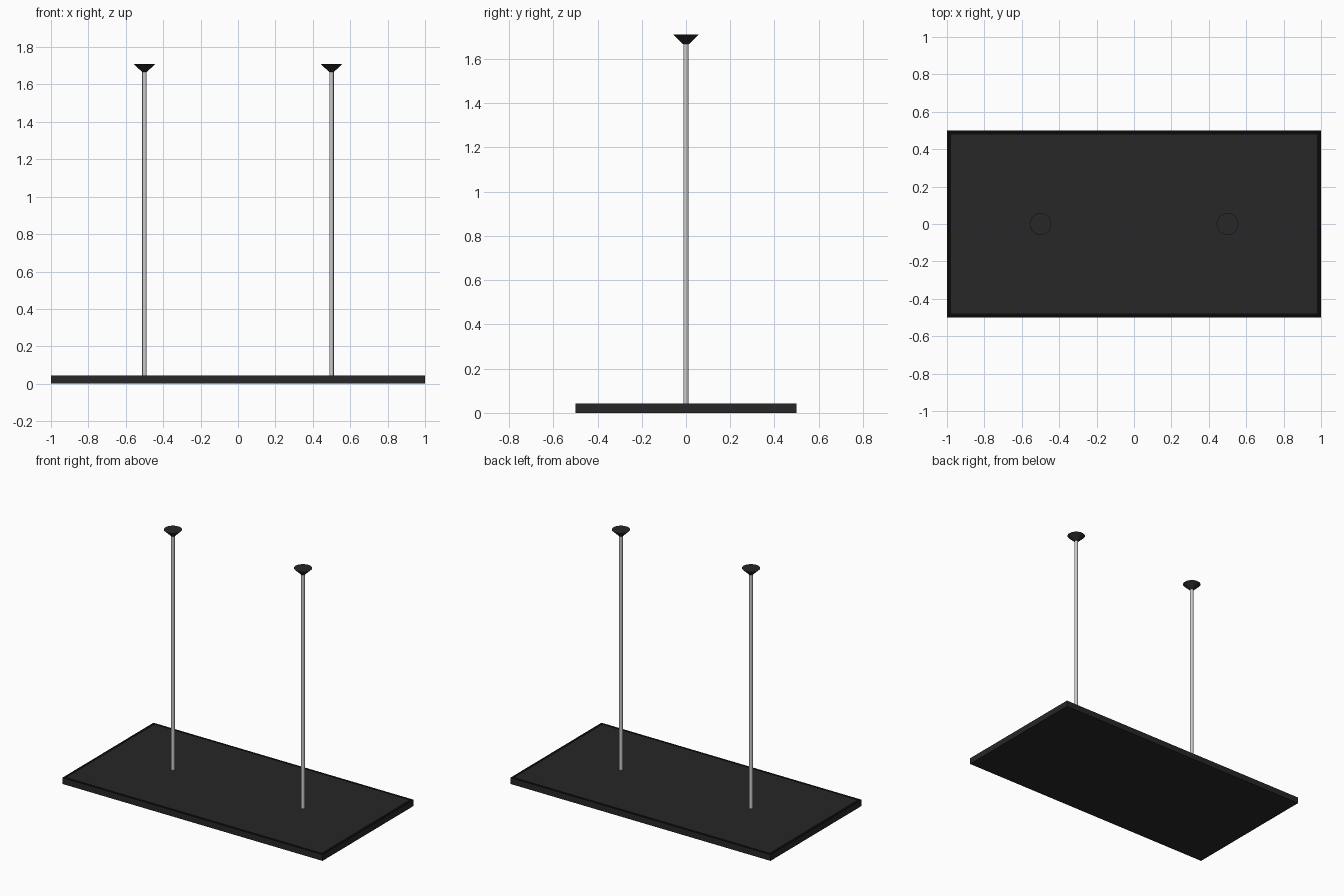
import bpy, bmesh

if "Cube" in bpy.data.objects:
    bpy.data.objects.remove(bpy.data.objects["Cube"])

PLATE_TOP, ROD_TOP, TOP = 0.043, 1.668, 1.71


def material(name, value):
    m = bpy.data.materials.new(name)
    m.diffuse_color = (value, value, value, 1)
    m.use_nodes = True
    m.node_tree.nodes["Principled BSDF"].inputs["Base Color"].default_value = m.diffuse_color
    return m


def add_object(name, bm, *mats):
    mesh = bpy.data.meshes.new(name)
    bm.normal_update()
    bm.to_mesh(mesh)
    bm.free()
    obj = bpy.data.objects.new(name, mesh)
    bpy.context.collection.objects.link(obj)
    for m in mats:
        mesh.materials.append(m)
    return obj


def tapered_cylinder(name, x, z0, z1, r0, r1, sides, *mats):
    bpy.ops.mesh.primitive_cone_add(vertices=sides, radius1=r0, radius2=r1,
                                    depth=z1 - z0, location=(x, 0, (z0 + z1) / 2))
    obj = bpy.context.object
    obj.name = name
    for m in mats:
        obj.data.materials.append(m)
    bpy.ops.object.shade_smooth_by_angle()
    return obj


dark = material("dark_panel", 0.02)
black = material("black_trim", 0.003)

# Hanging panel with a black border around its top face
bm = bmesh.new()
bmesh.ops.create_cube(bm, size=1)
for v in bm.verts:
    v.co.x *= 2
    v.co.z = PLATE_TOP if v.co.z > 0 else 0
top = [f for f in bm.faces if f.normal.z > 0.9]
border = bmesh.ops.inset_region(bm, faces=top, thickness=0.03)["faces"]
for f in border:
    f.material_index = 1
add_object("panel", bm, dark, black)

# Two suspension rods with flared ceiling mounts
for side, x in (("left", -0.5), ("right", 0.5)):
    tapered_cylinder(side + "_rod", x, PLATE_TOP - 0.003, ROD_TOP, 0.012, 0.012, 16)
    tapered_cylinder(side + "_ceiling_mount", x, ROD_TOP, TOP, 0.014, 0.058, 32, dark)
